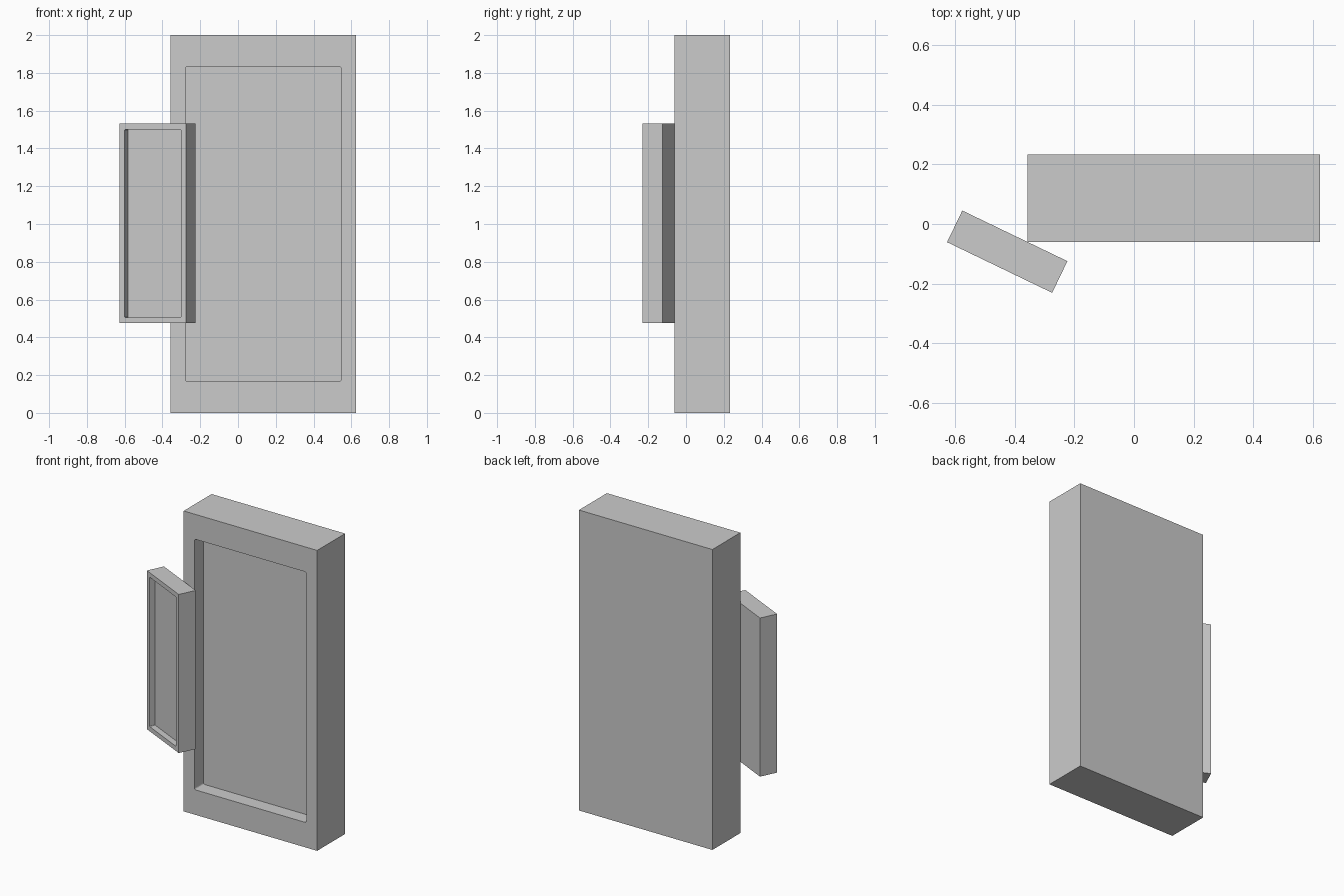
import bpy, bmesh
from math import atan2
from mathutils import Matrix

if "Cube" in bpy.data.objects:
    bpy.data.objects.remove(bpy.data.objects["Cube"])


def recessed_panel(name, size, margin, depth, radius, location, angle=0.0):
    """Box whose front (-y) face has a sunken, slightly round-cornered field."""
    w, d, h = size
    bm = bmesh.new()
    bmesh.ops.create_cube(bm, size=1, matrix=Matrix.Diagonal((w, d, h, 1)))
    bm.normal_update()
    front = min(bm.faces, key=lambda f: f.calc_center_median().y)
    # frame border
    bmesh.ops.inset_region(bm, faces=[front], thickness=min(margin))
    for v in front.verts:
        v.co.x = (w / 2 - margin[0]) * (1 if v.co.x > 0 else -1)
        v.co.z = (h / 2 - margin[1]) * (1 if v.co.z > 0 else -1)
    # sink the field
    floor = bmesh.ops.extrude_discrete_faces(bm, faces=[front])["faces"][0]
    for v in floor.verts:
        v.co.y += depth
    # soften the four corners of the pocket
    corners = [e for v in floor.verts for e in v.link_edges if e not in floor.edges[:]]
    bmesh.ops.bevel(bm, geom=corners, offset=radius, segments=3, profile=0.5,
                    affect='EDGES')
    mesh = bpy.data.meshes.new(name)
    bm.to_mesh(mesh)
    bm.free()
    obj = bpy.data.objects.new(name, mesh)
    obj.location = location
    obj.rotation_euler.z = angle
    bpy.context.collection.objects.link(obj)
    return obj


# large upright slab with a sunken front
recessed_panel("main_panel", (0.983, 0.294, 2.0), (0.08, 0.166), 0.095, 0.01,
               (0.134, 0.086, 1.0))

# smaller angled slab touching the front left edge
recessed_panel("side_panel", (0.392, 0.118, 1.056), (0.031, 0.031), 0.039, 0.003,
               (-0.426, -0.093, 1.003), atan2(-0.17, 0.353))
